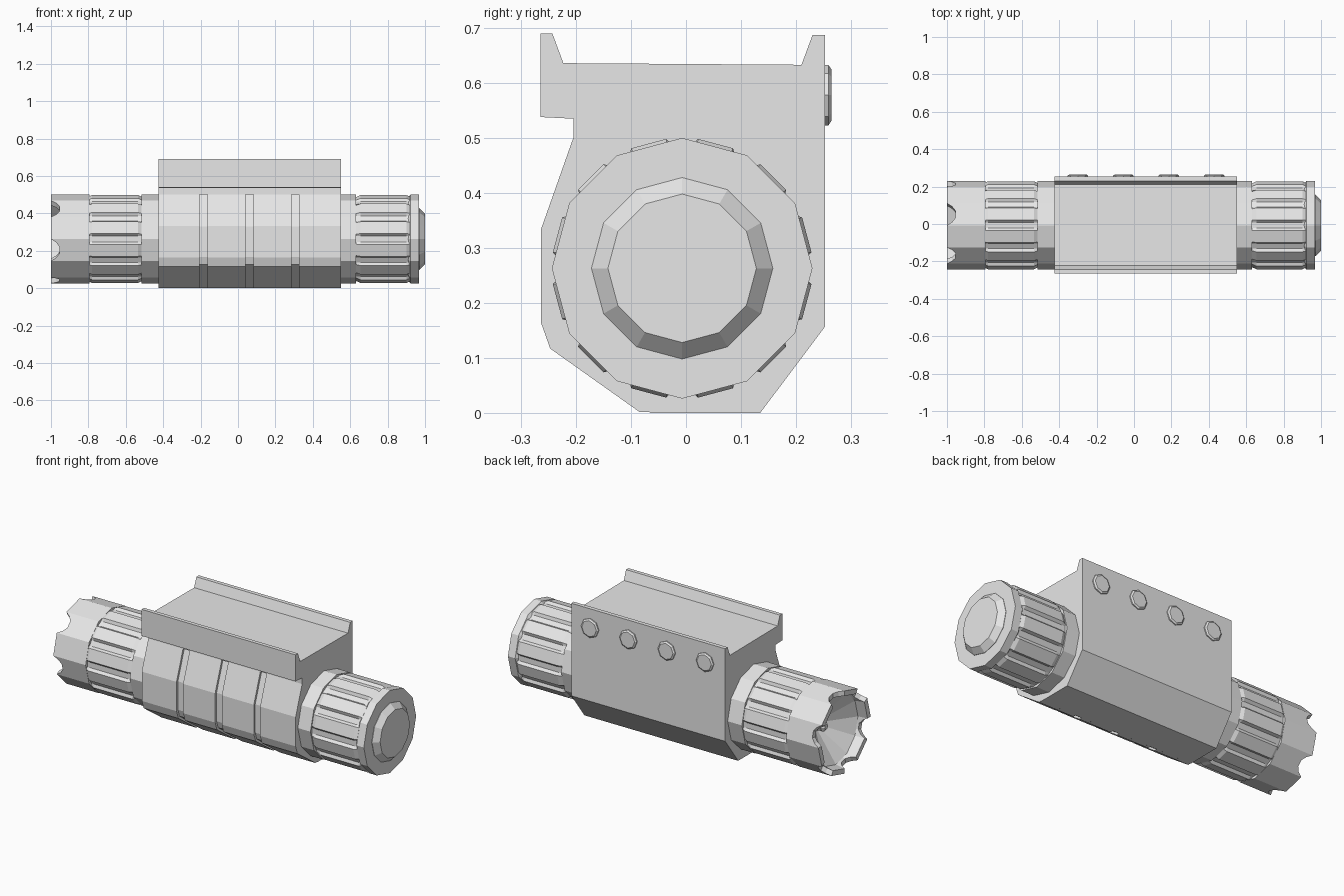
import bpy, bmesh
from math import sin, cos, pi, radians

cube = bpy.data.objects.get("Cube")
if cube:
    bpy.data.objects.remove(cube, do_unlink=True)

CY, CZ, R = -0.007, 0.263, 0.237      # tube axis and radius

grey = bpy.data.materials.new("plain grey")
grey.use_nodes = True
grey.diffuse_color = (0.8, 0.8, 0.8, 1)
grey.node_tree.nodes["Principled BSDF"].inputs["Base Color"].default_value = (0.8, 0.8, 0.8, 1)


def loft(name, rings):
    """Skin a list of equal rings and cap both ends."""
    bm = bmesh.new()
    loops = [[bm.verts.new(p) for p in ring] for ring in rings]
    n = len(loops[0])
    for a, b in zip(loops, loops[1:]):
        for i in range(n):
            j = (i + 1) % n
            bm.faces.new((a[i], a[j], b[j], b[i]))
    bm.faces.new(loops[0])
    bm.faces.new(loops[-1])
    bmesh.ops.recalc_face_normals(bm, faces=bm.faces)
    mesh = bpy.data.meshes.new(name)
    bm.to_mesh(mesh)
    bm.free()
    mesh.materials.append(grey)
    obj = bpy.data.objects.new(name, mesh)
    bpy.context.collection.objects.link(obj)
    return obj


def extrude(name, profile, x0, x1):
    return loft(name, [[(x, y, z) for y, z in profile] for x in (x0, x1)])


def polar(x, r, deg):
    a = radians(deg)
    return (x, CY - r * sin(a), CZ + r * cos(a))


def turned(name, steps, sides=12):
    """Faceted turning along the tube axis from (x, radius) steps."""
    return loft(name, [[polar(x, r, 360 * k / sides) for k in range(sides)]
                       for x, r in steps])


# Mount body: rail clamp above, sloped belly below
front_outer = [(-0.205, 0.5), (-0.264, 0.333), (-0.264, 0.165),
               (-0.247, 0.117), (-0.085, 0.002)]
front_inner = [(-0.192, 0.5), (-0.251, 0.331), (-0.251, 0.168),
               (-0.237, 0.126), (-0.065, 0.002)]
clamp = [(0.135, 0), (0.253, 0.157), (0.253, 0.687), (0.23, 0.687),
         (0.21, 0.633), (-0.223, 0.636), (-0.243, 0.69), (-0.265, 0.69),
         (-0.265, 0.538), (-0.205, 0.535), (-0.205, 0.5)]
extrude("mount_body", clamp + front_inner[:-1] + [(-0.065, 0)], -0.425, 0.55)

# Front cladding, split by three grooves
edges = [-0.425, -0.205, -0.163, 0.04, 0.082, 0.285, 0.325, 0.55]
for i in range(0, len(edges), 2):
    extrude(f"front_panel_{i // 2 + 1}", front_outer + front_inner[::-1],
            edges[i], edges[i + 1])

# Clamp screws on the back
for i in range(4):
    cx = -0.3 + 0.243 * i
    rings = [[(cx + r * cos(k * pi / 4), y, 0.578 + r * sin(k * pi / 4))
              for k in range(8)]
             for y, r in ((0.245, 0.055), (0.259, 0.055), (0.265, 0.046))]
    loft(f"clamp_screw_{i + 1}", rings)


# Knurled grips: twelve ridges with chamfered ends
def grip(name, x0, x1):
    low, high, c = 0.222, 0.237, 0.025

    def ring(x, top):
        pts = []
        for k in range(12):
            mid = 30 * k + 15
            pts += [polar(x, r, mid + d) for d, r in
                    ((-11, low), (-8, top), (8, top), (11, low))]
        return pts
    loft(name, [ring(x0, low + 0.003), ring(x0 + c, high),
                ring(x1 - c, high), ring(x1, low + 0.003)])


grip("head_grip", -0.805, -0.51)
grip("tail_grip", 0.63, 0.925)

# Collars and tail cap
turned("head_collar", [(-0.515, R), (-0.4, R)])
turned("tail_collar", [(0.53, R), (0.63, R)])
turned("tail_ring", [(0.91, 0.222), (0.922, R), (0.968, R)])
turned("tail_button", [(0.95, 0.165), (0.97, 0.165), (1.0, 0.135)])


# Scalloped bezel with a conical reflector inside
def bezel_ring(x, r, depth=0.0):
    pts = []
    for k in range(12):
        a, b = polar(x, r, 30 * k), polar(x, r, 30 * k + 30)
        for t, d in ((0, 0), (0.15, 0.6), (0.35, 1), (0.65, 1), (0.85, 0.6)):
            notch = depth * d if k % 2 else 0
            pts.append((x + notch, a[1] + (b[1] - a[1]) * t,
                        a[2] + (b[2] - a[2]) * t))
    return pts


loft("bezel", [bezel_ring(-0.795, R), bezel_ring(-1, R, 0.046),
               bezel_ring(-1, 0.208, 0.046), bezel_ring(-0.945, 0.2),
               bezel_ring(-0.83, 0.035)])
turned("bulb", [(-0.82, 0.03), (-0.87, 0.03), (-0.885, 0.015)], 8)
